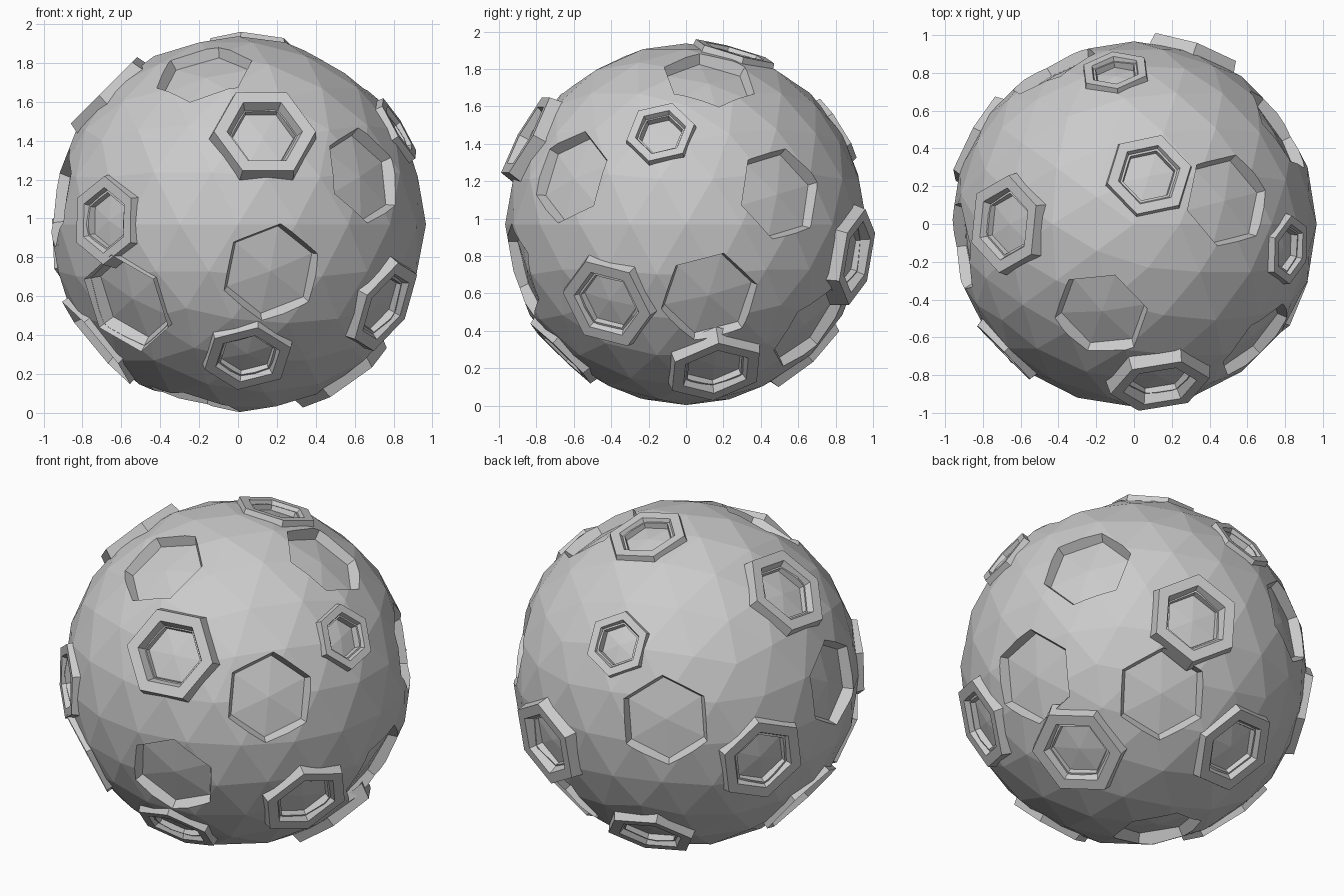
import bpy, bmesh
from math import cos, sin, radians, pi
from mathutils import Vector

if "Cube" in bpy.data.objects:
    bpy.data.objects.remove(bpy.data.objects["Cube"])

R, CZ = 0.967, 0.97

# faceted ball
bpy.ops.mesh.primitive_ico_sphere_add(subdivisions=3, radius=R, location=(0, 0, CZ))
ball = bpy.context.object
ball.name = "ball"


def hex_loops(pos, spin, profile):
    """Outward direction and the points of hexagons (radius, height) stacked along it."""
    n = Vector(pos).normalized()
    up = (Vector((0, 0, 1)) - n * n.z).normalized()
    right = up.cross(n)
    angles = [radians(90 + spin) + i * pi / 3 for i in range(6)]
    return n, [n * h + (right * cos(a) + up * sin(a)) * r for a in angles for r, h in profile]


def add_object(name, verts, faces):
    me = bpy.data.meshes.new(name)
    me.from_pydata(verts, [], faces)
    bm = bmesh.new()
    bm.from_mesh(me)
    bmesh.ops.recalc_face_normals(bm, faces=bm.faces[:])
    bm.to_mesh(me)
    bm.free()
    ob = bpy.data.objects.new(name, me)
    ob.location = (0, 0, CZ)
    bpy.context.collection.objects.link(ob)
    return ob


def hex_ring(name, pos, spin, profile):
    """Closed six-sided ring."""
    _, verts = hex_loops(pos, spin, profile)
    m = len(profile)
    faces = [(i * m + k, (i + 1) % 6 * m + k, (i + 1) % 6 * m + (k + 1) % m, i * m + (k + 1) % m)
             for i in range(6) for k in range(m)]
    add_object(name, verts, faces)


cut_verts, cut_faces = [], []


def hex_pit(pos, spin, floor, mouth, peak):
    """Six-sided tapered cutter whose floor is a shallow fan."""
    n, verts = hex_loops(pos, spin, [floor, mouth])
    b = len(cut_verts)
    cut_verts.extend(verts + [n * peak])
    for i in range(6):
        j = (i + 1) % 6
        cut_faces.append((b + 2 * i, b + 2 * j, b + 2 * j + 1, b + 2 * i + 1))
        cut_faces.append((b + 2 * i, b + 2 * j, b + 12))
    cut_faces.append(tuple(b + 2 * i + 1 for i in range(6)))


# raised craters with a flat rim: direction, radius, spin, rim height
raised = [
    ((.08, .26, .92), .245, 0, .965), ((.13, -.81, .45), .285, 30, .992),
    ((-.68, -.67, .02), .245, 0, .97), ((.05, -.67, -.69), .25, -10, .965),
    ((.77, -.43, -.43), .28, 15, .97), ((-.10, .81, .51), .20, 0, .968),
    ((-.68, 0, .68), .28, 22, .975), ((-.838, .452, -.14), .28, 10, .965),
    ((.31, .89, -.17), .28, 0, .985), ((-.2, .63, -.70), .275, -20, .97),
    ((.55, .16, -.79), .285, 10, .975), ((.79, -.13, .47), .20, -15, .975),
]
for i, (p, r, s, h) in enumerate(raised):
    hex_ring(f"raised_crater_{i + 1}", p, s,
             [(r, .88), (.93 * r, h), (.69 * r, h), (.56 * r, .91)])
    hex_pit(p, s, (.56 * r, .915), (.62 * r, .985), .93)

# low craters sunk into the ball: direction, radius, spin
low = [
    ((-.18, -.49, .80), .27, 0), ((.64, -.61, .25), .27, -8),
    ((.18, -.92, -.26), .275, -8), ((-.58, -.65, -.41), .27, 0),
    ((-.73, -.08, -.61), .27, 0), ((-.445, .845, .135), .275, 5),
    ((-.935, -.12, .14), .27, 0), ((.36, .68, -.58), .275, 5),
    ((.79, .52, .17), .27, -16), ((.87, .13, -.41), .28, -14),
    ((.51, .13, .80), .27, 0), ((-.23, -.06, -.935), .26, 0),
]
for p, r, s in low:
    hex_pit(p, s, (r - .04, .872), (r + .02, .985), .90)

# two low craters on the lower left have a slightly lifted lip
for i in (3, 4):
    p, r, s = low[i]
    hex_ring(f"lifted_lip_{i - 2}", p, s, [(r - .005, .87), (r + .005, .955), (r - .035, .872)])

# carve all pits
cutter = add_object("pit_cutter", cut_verts, cut_faces)
cutter.hide_render = True
mod = ball.modifiers.new("pits", 'BOOLEAN')
mod.operation = 'DIFFERENCE'
mod.solver = 'EXACT'
mod.use_self = True
mod.object = cutter
bpy.context.view_layer.objects.active = ball
bpy.ops.object.modifier_apply(modifier="pits")
bpy.data.objects.remove(cutter)
